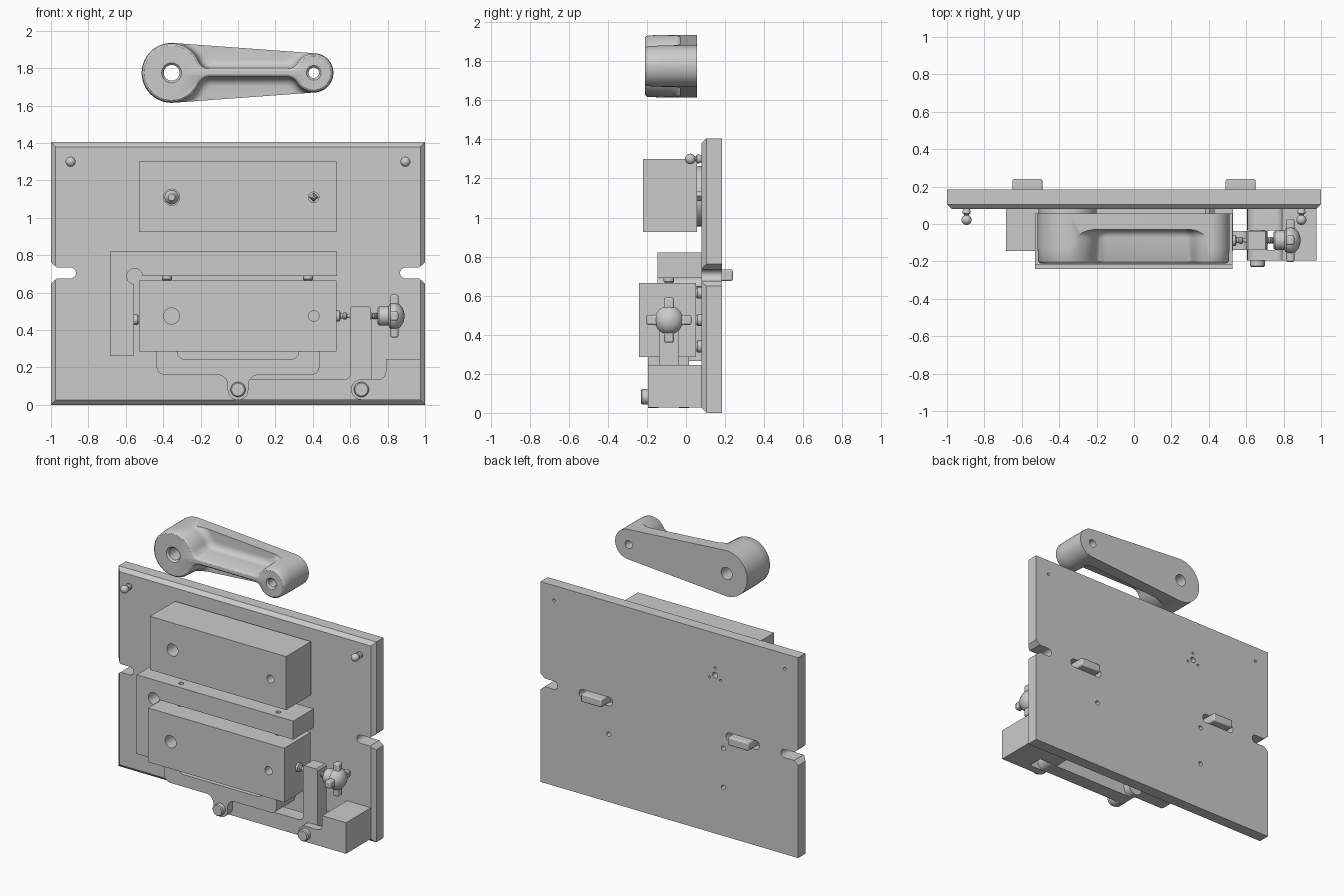
import bpy, bmesh, math

if "Cube" in bpy.data.objects:
    bpy.data.objects.remove(bpy.data.objects["Cube"])

YC = -0.0875            # centre plane of the clamp mechanism


def finish(name, bm):
    bmesh.ops.remove_doubles(bm, verts=bm.verts, dist=1e-5)
    bmesh.ops.recalc_face_normals(bm, faces=bm.faces)
    me = bpy.data.meshes.new(name)
    bm.to_mesh(me)
    bm.free()
    ob = bpy.data.objects.new(name, me)
    bpy.context.collection.objects.link(ob)
    return ob


def skin(name, rings):
    bm = bmesh.new()
    rows = [[bm.verts.new(p) for p in ring] for ring in rings]
    n = len(rows[0])
    for a, b in zip(rows, rows[1:]):
        for i in range(n):
            j = (i + 1) % n
            bm.faces.new((a[i], a[j], b[j], b[i]))
    bm.faces.new(rows[0])
    bm.faces.new(rows[-1][::-1])
    return finish(name, bm)


def loft(name, layers):
    return skin(name, [[(x, y, z) for x, z in pts] for y, pts in layers])


def prism(name, pts, y0, y1):
    return loft(name, [(y0, pts), (y1, pts)])


def rect(x0, x1, z0, z1):
    return [(x0, z0), (x1, z0), (x1, z1), (x0, z1)]


def box(name, x, y, z, bevel=0):
    ob = prism(name, rect(*x, *z), *y)
    if bevel:
        m = ob.modifiers.new("bevel", 'BEVEL')
        m.width, m.segments = bevel, 2
    return ob


def rod(name, axis, a, b, profile, n=32):
    # lathe: profile = (position along axis, radius); a, b = the other two coordinates
    rings = []
    for t, r in profile:
        ring = []
        for i in range(n):
            c = a + max(r, 1e-4) * math.cos(2 * math.pi * i / n)
            s = b + max(r, 1e-4) * math.sin(2 * math.pi * i / n)
            ring.append({'x': (t, c, s), 'y': (c, t, s), 'z': (c, s, t)}[axis])
        rings.append(ring)
    return skin(name, rings)


def arc(cx, cz, r, a0, a1, n=10):
    return [(cx + r * math.cos(math.radians(a0 + (a1 - a0) * i / n)),
             cz + r * math.sin(math.radians(a0 + (a1 - a0) * i / n))) for i in range(n + 1)]


def boolean(ob, cutters, op='DIFFERENCE'):
    bpy.context.view_layer.objects.active = ob
    for c in cutters:
        m = ob.modifiers.new("cut", 'BOOLEAN')
        m.operation, m.object, m.solver = op, c, 'EXACT'
        bpy.ops.object.modifier_apply(modifier=m.name)
        bpy.data.objects.remove(c)
    return ob


def hole(x, z, r, y0=-0.5, y1=0.5):
    return rod("cutter", 'y', x, z, [(y0, r), (y1, r)])


# base plate with chamfered front, side notches, key pockets and drilled back
c = 0.025
outer, inner = rect(-1, 1, 0, 1.405), rect(-1 + c, 1 - c, c, 1.405 - c)
plate = loft("base_plate", [(0.185, outer), (0.105, outer), (0.08, inner)])
cuts = []
for s in (-1, 1):
    notch = arc(0.895, 0.705, 0.029, 90, 270) + [(0.968, 0.676), (1.01, 0.64), (1.01, 0.77), (0.968, 0.734)]
    cuts.append(prism("cutter", [(s * x, z) for x, z in notch], 0, 0.3))
    slot = arc(0.47, 0.705, 0.031, 90, 270) + arc(0.67, 0.705, 0.031, -90, 90)
    cuts.append(prism("cutter", [(s * x, z) for x, z in slot], 0.13, 0.3))
rests = [(-0.42, 0.615), (-0.42, 0.34), (0.47, 0.475)]
drills = [(x, z, 0.016) for x, z in rests] + [(s * 0.895, 1.30, 0.01) for s in (-1, 1)]
drills += [(-0.355, 1.11, 0.02)] + [(x, z, 0.008) for x, z in arc(-0.355, 1.11, 0.05, 90, 330, 2)]
cuts += [hole(x, z, r, 0.13, 0.3) for x, z, r in drills]
boolean(plate, cuts)

# alignment keys on the back, ball studs on the front
for s, side in ((-1, "left"), (1, "right")):
    box("key_" + side, sorted((s * 0.49, s * 0.65)), (0.12, 0.24), (0.676, 0.734), 0.008)
    ball = [(0.022 - 0.027 * math.cos(math.radians(a)), 0.027 * math.sin(math.radians(a)))
            for a in range(0, 151, 15)]
    rod("ball_stud_" + side, 'y', s * 0.895, 1.30,
        ball + [(0.052, 0.013), (0.056, 0.022), (0.07, 0.022), (0.085, 0.014)])


# finished lever: hull of two circles intersected with a lofted boss-and-rib shape
XA, XB, ZL = -0.355, 0.405, 1.775


def dumbbell(e, f=0.06):
    w, ra, rb = 0.022 + e, 0.157 + e, 0.102 + e
    ta, tb = math.sqrt((ra + f) ** 2 - (w + f) ** 2), math.sqrt((rb + f) ** 2 - (w + f) ** 2)
    aa, ab = math.degrees(math.atan2(w + f, ta)), math.degrees(math.atan2(w + f, tb))
    top, bot = ZL + w + f, ZL - w - f
    return (arc(XA, ZL, ra, aa, 360 - aa, 48) + arc(XA + ta, bot, f, 180 - aa, 90, 8)
            + arc(XB - tb, bot, f, 90, ab, 8) + arc(XB, ZL, rb, ab - 180, 180 - ab, 40)
            + arc(XB - tb, top, f, -ab, -90, 8) + arc(XA + ta, top, f, -90, -180 + aa, 8))


t = math.degrees(math.acos((0.16 - 0.105) / (XB - XA)))
hull = arc(XA, ZL, 0.16, t, 360 - t, 48) + arc(XB, ZL, 0.105, -t, t, 40)
lever = prism("finished_lever", hull, -0.3, 0.057)
fillet = [(-0.03 - 0.045 * (1 - math.sin(math.radians(a))), 0.006 + 0.045 * (1 - math.cos(math.radians(a))))
          for a in range(0, 91, 15)]
levels = [(-0.21, -0.012), (-0.205, -0.004), (-0.198, 0)] + fillet + [(-0.029, 0.3), (0.1, 0.3)]
boolean(lever, [loft("cutter", [(y, dumbbell(e)) for y, e in levels])], 'INTERSECT')
boolean(lever, [rod("cutter", 'y', x, ZL, [(-0.23, r + 0.03), (-0.198, r), (0.1, r)])
                for x, r in ((XA, 0.042), (XB, 0.028))])

# two drilled stock blocks
for name, z, y in (("upper_block", (0.925, 1.30), (-0.22, 0.057)), ("lower_block", (0.285, 0.665), (-0.24, 0.052))):
    zc = 1.11 if name[0] == "u" else 0.475
    boolean(box(name, (-0.53, 0.527), y, z), [hole(XA, zc, 0.043), hole(XB, zc, 0.028)])

# locating disc and pins behind the upper block, rest buttons behind the lower
rod("locating_disc", 'y', XA, 1.11, [(0.057, 0.155), (0.085, 0.155)], 48)
rod("locating_pin", 'y', XA, 1.11, [(-0.06, 0.018), (-0.03, 0.038), (0.06, 0.038)])
rod("diamond_pin", 'y', XB, 1.11, [(-0.06, 0.008), (-0.03, 0.025), (0.085, 0.025)], 4)
for i, (x, z) in enumerate(rests):
    rod("rest_button_%d" % (i + 1), 'y', x, z, [(0.052, 0.022), (0.058, 0.03), (0.085, 0.03)])

# L-shaped locator with corner relief and stop buttons
ell = [(-0.685, 0.265), (-0.555, 0.265), (-0.555, 0.69), (0.53, 0.69), (0.53, 0.82), (-0.685, 0.82)]
locator = prism("corner_locator", ell, -0.145, 0.08)
boolean(locator, [hole(-0.553, 0.688, 0.042)]
        + [rod("cutter", 'z', x, YC, [(0.76, 0.016), (0.9, 0.016)]) for x in (-0.38, 0.375)])
button = [(0, 0.02), (0.007, 0.027), (0.05, 0.027)]
for x in (-0.38, 0.375):
    rod("stop_button_top", 'z', x, YC, [(0.665 + d, r) for d, r in button])
rod("stop_button_side", 'x', YC, 0.455, [(-0.53 - d, r) for d, r in button])

# equalising yoke under the lower block
half = (arc(0, 0.08, 0.055, -90, 0) + arc(0.11, 0.105, 0.055, 180, 90)
        + arc(0.39, 0.205, 0.045, -90, 0) + [(0.435, 0.285)] + arc(0.285, 0.285, 0.04, 0, -90))
yoke = prism("equalising_yoke", half + [(-x, z) for x, z in half[:0:-1]], -0.195, 0.015)
boolean(yoke, [box("cutter", (-0.2, 0.2), (-0.14, -0.035), (-0.1, 0.155))])

# bell crank carrying the clamp screw
crank = (arc(0, 0.082, 0.055, 90, 270) + arc(0.66, 0.082, 0.055, -90, 0)
         + [(0.712, 0.515), (0.702, 0.527), (0.61, 0.527), (0.6, 0.517)] + arc(0.57, 0.167, 0.03, 0, -90))
prism("bell_crank", crank, -0.138, -0.037)

# slotted pivot bracket
bracket = prism("pivot_bracket", arc(0.66, 0.082, 0.055, 90, 270)
                + [(0.975, 0.027), (0.975, 0.245), (0.79, 0.245)] + arc(0.75, 0.177, 0.04, 0, -90), -0.195, 0.082)
boolean(bracket, [box("cutter", (0.5, 0.78), (-0.14, -0.035), (-0.1, 0.4))])
for x, name in ((0, "yoke_pin"), (0.66, "crank_pin")):
    rod(name, 'y', x, 0.082, [(-0.23, 0.034), (-0.224, 0.04), (0.005, 0.04)])

# clamp screw with swivel foot and four-arm knob
thread = [(0.6 + 0.006 * i, 0.019 if i % 2 else 0.015) for i in range(26)]
rod("clamp_screw", 'x', YC, 0.475,
    [(0.527, 0.03), (0.543, 0.03), (0.549, 0.014), (0.56, 0.014), (0.567, 0.019), (0.578, 0.019),
     (0.584, 0.01), (0.592, 0.01)] + thread)
rod("knob_hub", 'x', YC, 0.475,
    [(0.747, 0.042), (0.755, 0.052), (0.805, 0.052), (0.815, 0.07), (0.842, 0.073), (0.862, 0.064),
     (0.878, 0.046), (0.888, 0.024), (0.891, 0)])
for name, h, v in (("knob_arm_across", 0.115, 0.025), ("knob_arm_upright", 0.025, 0.115)):
    box(name, (0.814, 0.857), (YC - h, YC + h), (0.475 - v, 0.475 + v), 0.009)

# smooth shading with sharp edges kept
bpy.ops.object.select_all(action='SELECT')
bpy.context.view_layer.objects.active = plate
bpy.ops.object.shade_smooth_by_angle(angle=math.radians(30))
